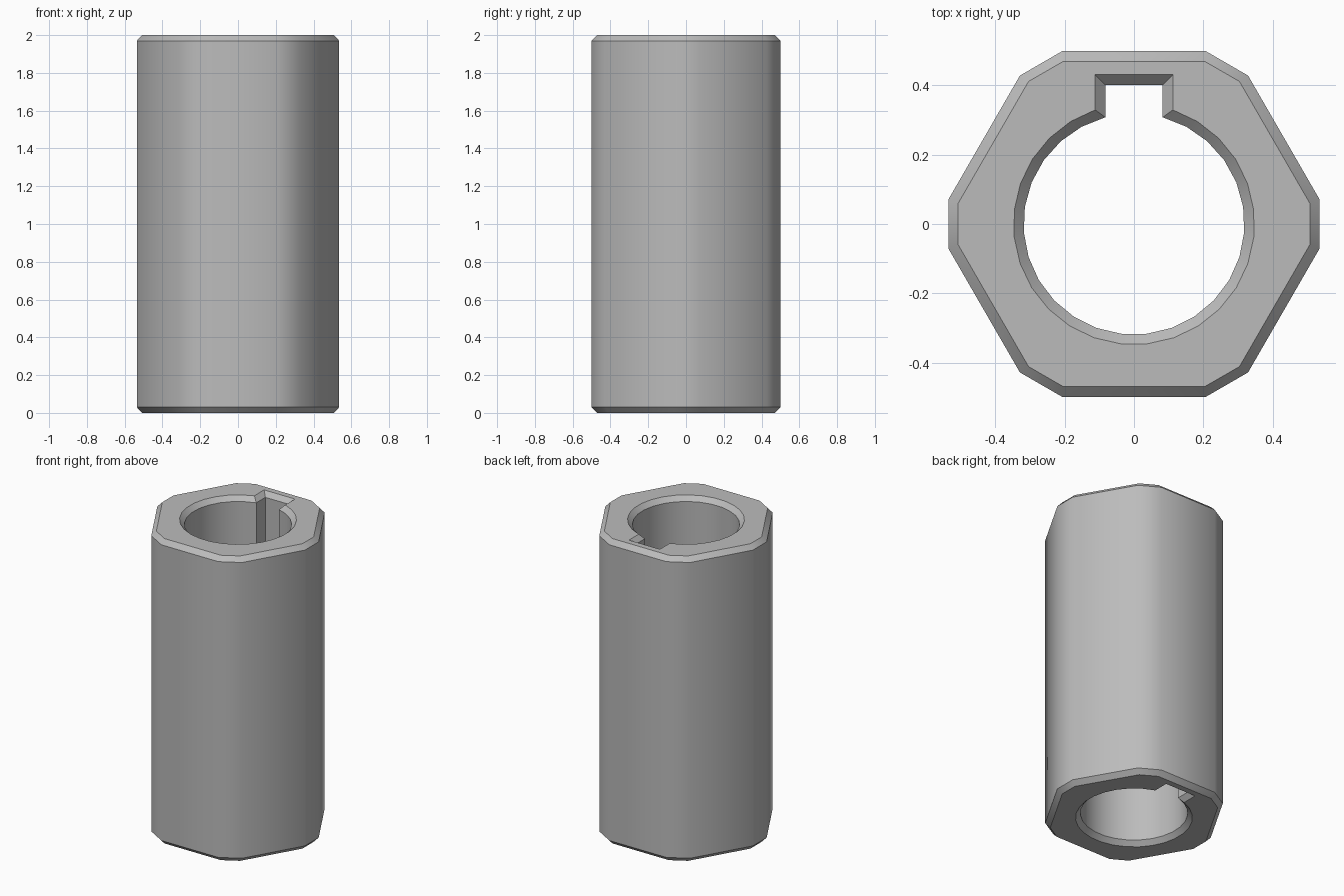
import bpy
import bmesh
from math import acos, asin, cos, sin, pi, radians

cube = bpy.data.objects.get("Cube")
if cube:
    bpy.data.objects.remove(cube)

HEIGHT, CHAMFER = 2.0, 0.03
BORE_STEPS = 25


def hex_outline(apothem, radius):
    """Hexagon with its corners trimmed by a circle."""
    half = acos(apothem / radius)
    angles = [radians(30 + 60 * i) + s * half for i in range(6) for s in (-1, 1)]
    return [(radius * cos(a), radius * sin(a)) for a in angles]


def bore_outline(radius, slot_half, slot_top):
    """Round bore with a rectangular keyway at the back."""
    gap = asin(slot_half / radius)
    start, sweep = pi / 2 + gap, 2 * (pi - gap)
    angles = [start + sweep * i / BORE_STEPS for i in range(BORE_STEPS + 1)]
    arc = [(radius * cos(a), radius * sin(a)) for a in angles]
    return arc + [(slot_half, slot_top), (-slot_half, slot_top)]


def add_wall(bm, wide, narrow):
    """Stack four rings into a chamfered wall; return its end edges."""
    levels = ((narrow, 0), (wide, CHAMFER), (wide, HEIGHT - CHAMFER), (narrow, HEIGHT))
    rings = [[bm.verts.new((x, y, z)) for x, y in outline] for outline, z in levels]
    n = len(wide)
    for low, high in zip(rings, rings[1:]):
        for i in range(n):
            j = (i + 1) % n
            bm.faces.new((low[i], low[j], high[j], high[i]))
    return [[bm.edges.get((r[i], r[(i + 1) % n])) for i in range(n)]
            for r in (rings[0], rings[-1])]


bm = bmesh.new()
# Hexagonal outside and keyed bore
outer_ends = add_wall(bm, hex_outline(0.4995, 0.5405), hex_outline(0.4695, 0.512))
inner_ends = add_wall(bm, bore_outline(0.319, 0.083, 0.402), bore_outline(0.348, 0.112, 0.431))
# Flat end faces around the bore
for outer, inner in zip(outer_ends, inner_ends):
    bmesh.ops.triangle_fill(bm, edges=outer + inner, use_beauty=True)
bmesh.ops.recalc_face_normals(bm, faces=bm.faces)

mesh = bpy.data.meshes.new("hex_sleeve")
bm.to_mesh(mesh)
bm.free()
sleeve = bpy.data.objects.new("hex_sleeve", mesh)
bpy.context.collection.objects.link(sleeve)

# Plain grey metal
grey = bpy.data.materials.new("plain_grey")
grey.use_nodes = True
colour = (0.5, 0.5, 0.5, 1)
grey.diffuse_color = colour
grey.node_tree.nodes["Principled BSDF"].inputs["Base Color"].default_value = colour
mesh.materials.append(grey)

# Soft hex corners and round bore, crisp chamfers
bpy.ops.object.select_all(action='DESELECT')
sleeve.select_set(True)
bpy.context.view_layer.objects.active = sleeve
bpy.ops.object.shade_smooth_by_angle(angle=radians(35))
